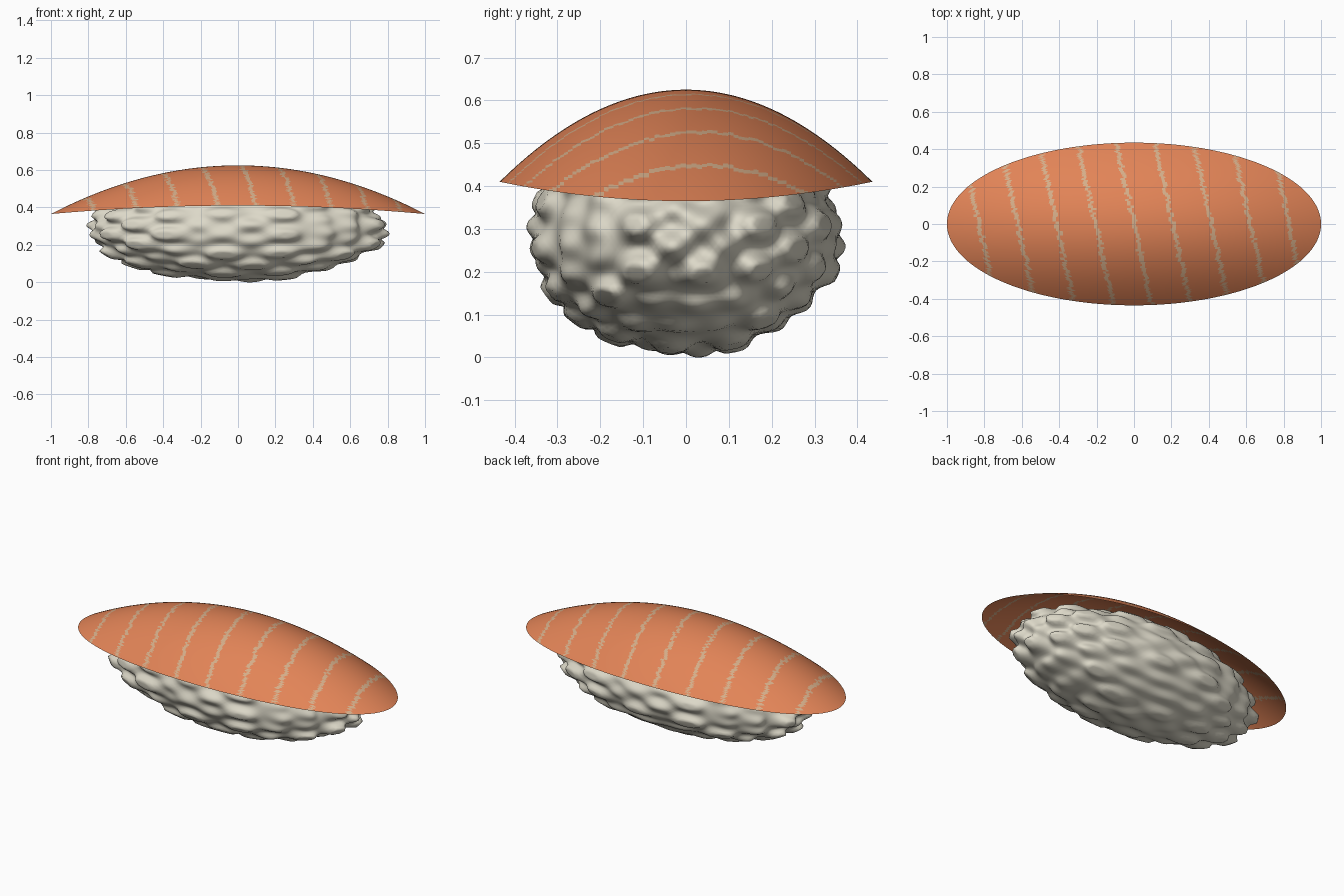
import bpy, bmesh, math, random

if "Cube" in bpy.data.objects:
    bpy.data.objects.remove(bpy.data.objects["Cube"])

random.seed(4)


def material(name, rgb):
    m = bpy.data.materials.new(name)
    m.diffuse_color = (*rgb, 1)
    m.use_nodes = True
    m.node_tree.nodes["Principled BSDF"].inputs["Base Color"].default_value = m.diffuse_color
    return m


orange = material("salmon orange", (0.76, 0.23, 0.095))
cream = material("fat stripe cream", (0.66, 0.42, 0.25))
white = material("rice white", (0.72, 0.69, 0.58))


def finish(bm, name, mats):
    mesh = bpy.data.meshes.new(name)
    bm.to_mesh(mesh)
    bm.free()
    for m in mats:
        mesh.materials.append(m)
    obj = bpy.data.objects.new(name, mesh)
    bpy.context.collection.objects.link(obj)
    for p in mesh.polygons:
        p.use_smooth = True
    return obj


# Fish slice: thin domed sheet with an elliptical outline
HALF_WIDTH = 0.435
COLS, ROWS = 320, 110
bm = bmesh.new()
grid = []
for j in range(ROWS + 1):
    phi = math.pi * (j / ROWS - 0.5) * 0.998
    v = math.sin(phi)
    row = []
    for i in range(COLS + 1):
        x = math.cos(phi) * math.sin(math.pi * (i / COLS - 0.5))
        z = 0.625 - 0.26 * x * x - 0.215 * v * v
        row.append(bm.verts.new((x, HALF_WIDTH * v, z)))
    grid.append(row)

# Slanted ragged fat stripes, coloured by distance from each stripe line
SPACING, SLANT = 0.207, 0.22
for j in range(ROWS):
    wobble = {k: random.uniform(-0.009, 0.009) for k in range(-6, 7)}
    for i in range(COLS):
        f = bm.faces.new((grid[j][i], grid[j][i + 1],
                          grid[j + 1][i + 1], grid[j + 1][i]))
        c = f.calc_center_median()
        s = c.x + SLANT * c.y
        k = round(s / SPACING)
        if abs(s - k * SPACING + wobble[k]) < 0.0105 and abs(k) < 5:
            f.material_index = 1
finish(bm, "fish_slice", (orange, cream))

# Rice: ellipsoid covered in a regular lattice of small bumps
bm = bmesh.new()
bmesh.ops.create_icosphere(bm, subdivisions=6, radius=1)
K = 16
for vert in bm.verts:
    p = vert.co.copy()
    wave = (math.sin(K * p.x) * math.sin(K * p.y)
            + math.sin(K * p.y) * math.sin(K * p.z)
            + math.sin(K * p.z) * math.sin(K * p.x))
    r = 0.965 + 0.035 * max(-1, min(1.2, wave))
    vert.co = (0.81 * p.x * r, 0.372 * p.y * r, 0.282 + 0.282 * p.z * r)
finish(bm, "rice", (white,))
